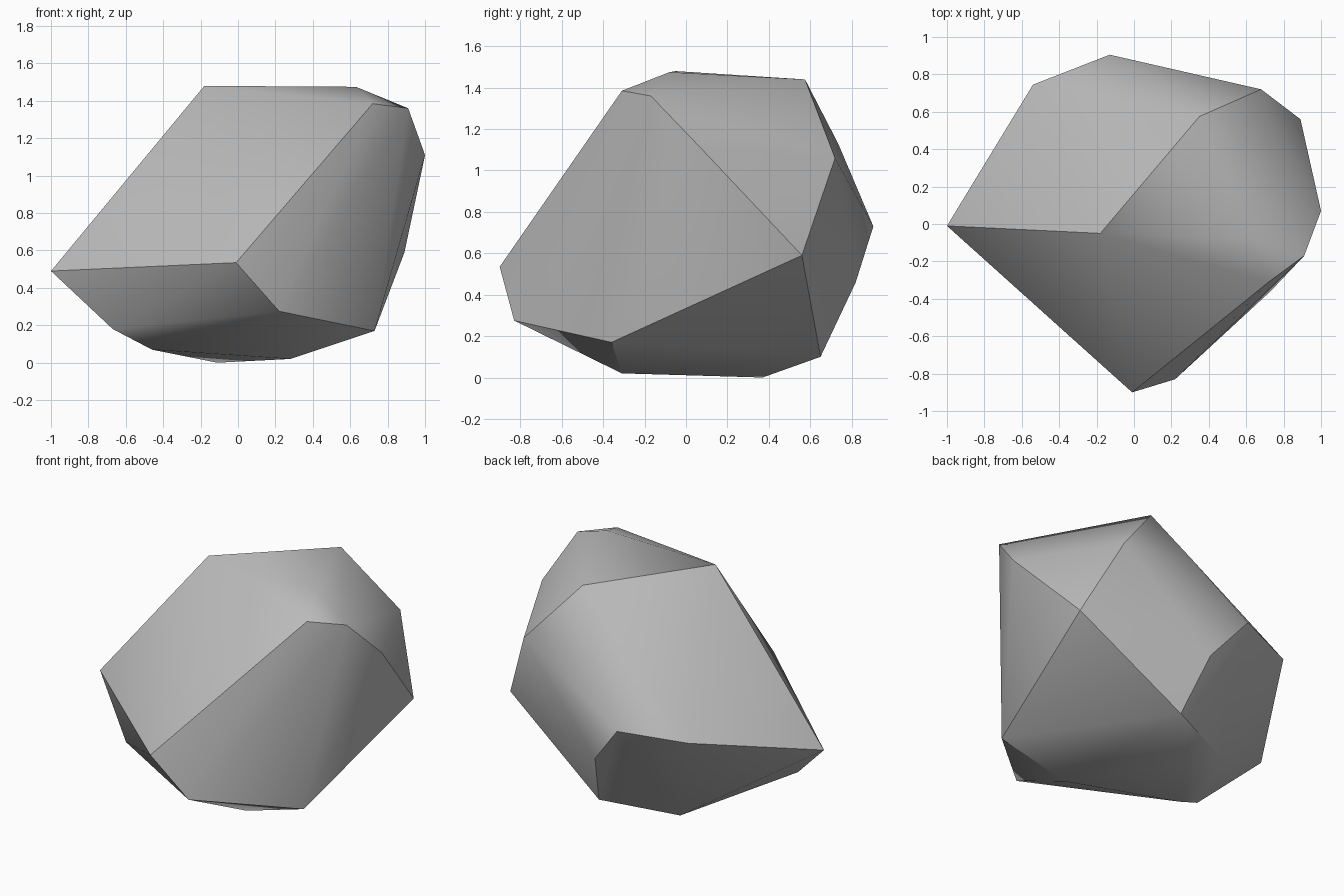
import bpy
import bmesh
import math
from mathutils import Vector

# Remove the default cube
default_cube = bpy.data.objects.get("Cube")
if default_cube:
    bpy.data.objects.remove(default_cube, do_unlink=True)


def make_material(name, color):
    material = bpy.data.materials.new(name)
    material.use_nodes = True
    material.diffuse_color = color
    shader = next(n for n in material.node_tree.nodes if n.type == "BSDF_PRINCIPLED")
    shader.inputs["Base Color"].default_value = color
    shader.inputs["Roughness"].default_value = 0.9
    return material


def hull_object(name, corners, material):
    """Wrap the corner points in a convex skin."""
    bm = bmesh.new()
    for corner in corners:
        bm.verts.new(Vector(corner))
    hull = bmesh.ops.convex_hull(bm, input=bm.verts, use_existing_faces=False)
    loose = {v for v in hull["geom_interior"] + hull["geom_unused"]
             if isinstance(v, bmesh.types.BMVert)}
    bmesh.ops.delete(bm, geom=list(loose), context="VERTS")
    bmesh.ops.recalc_face_normals(bm, faces=bm.faces)
    mesh = bpy.data.meshes.new(name)
    bm.to_mesh(mesh)
    bm.free()
    mesh.materials.append(material)
    obj = bpy.data.objects.new(name, mesh)
    bpy.context.collection.objects.link(obj)
    return obj


# Top plateau
crown = [(-.18, -.05, 1.48), (.63, -.08, 1.475), (.72, -.31, 1.385),
         (.91, -.17, 1.36), (.35, .575, 1.44)]

# Left flank
left_flank = [(1, .07, 1.11), (.89, .56, .59), (.73, -.36, .17), (.68, .72, 1.06)]

# Back ridge
back_ridge = [(.16, .735, 1.13), (-.13, .905, .73), (-.54, .745, .7), (.09, .82, .46)]

# Front and right points
front_points = [(-1, -.01, .49), (-.01, -.9, .535), (.22, -.83, .275), (-.67, -.21, .18)]

# Underside
base = [(-.46, -.12, .07), (-.11, .37, 0), (.28, -.31, .02),
        (.18, .65, .1), (-.285, .467, .05)]

stone_grey = make_material("stone grey", (0.5, 0.5, 0.5, 1))
rock = hull_object("rock", crown + left_flank + back_ridge + front_points + base, stone_grey)

# Soft facets with crisp main ridges
bpy.ops.object.select_all(action="DESELECT")
rock.select_set(True)
bpy.context.view_layer.objects.active = rock
bpy.ops.object.shade_smooth_by_angle(angle=math.radians(30))
